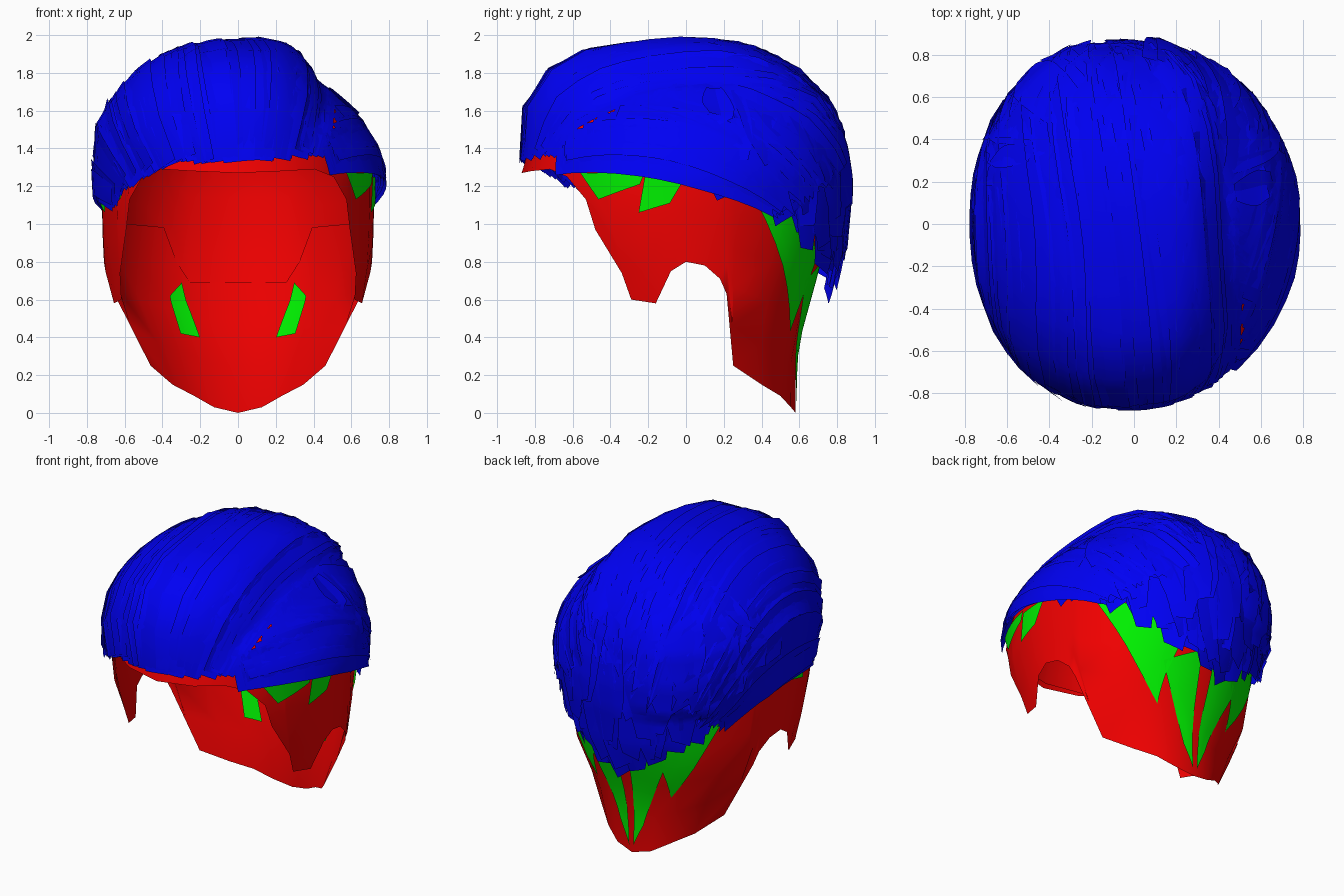
import bpy, bmesh, math, random
from mathutils import Vector
from mathutils.bvhtree import BVHTree

if "Cube" in bpy.data.objects:
    bpy.data.objects.remove(bpy.data.objects["Cube"])

random.seed(4)
C = Vector((0, 0, 1.2))          # centre used to project strands outwards

# Level profiles: z, x min, x max, y front, y back
SCALP = [(0, -.40, .40, -.45, .58), (.25, -.50, .50, -.48, .58), (.4, -.58, .58, -.55, .60),
         (.6, -.69, .69, -.65, .655), (.8, -.71, .71, -.75, .71), (1.0, -.72, .72, -.83, .75),
         (1.27, -.72, .72, -.87, .78), (1.5, -.66, .66, -.80, .74), (1.7, -.50, .47, -.60, .58),
         (1.82, -.27, .27, -.33, .33), (1.86, 0, 0, 0, 0)]
SWEEP = [(1.1, -.75, .46, -.82, .83), (1.3, -.76, .45, -.85, .84), (1.5, -.74, .46, -.87, .81),
         (1.65, -.67, .455, -.83, .74), (1.8, -.54, .38, -.72, .59), (1.9, -.38, .31, -.55, .42),
         (1.95, -.17, .25, -.25, .25), (1.97, .08, .08, 0, 0)]
SIDE = [(.4, -.50, .50, -.45, .68), (.65, -.60, .60, -.55, .77), (.85, -.69, .69, -.65, .82),
        (1.1, -.74, .74, -.80, .85), (1.25, -.755, .765, -.85, .85), (1.4, -.72, .73, -.85, .83),
        (1.55, -.63, .64, -.78, .78), (1.7, -.48, .48, -.62, .66), (1.82, -.25, .25, -.34, .4),
        (1.87, 0, 0, 0, 0)]


def level(prof, z):
    z = min(max(z, prof[0][0]), prof[-1][0])
    for a, b in zip(prof, prof[1:]):
        if z <= b[0]:
            f = (z - a[0]) / (b[0] - a[0])
            return [p + (q - p) * f for p, q in zip(a, b)][1:]


def point(prof, phi, z, power=1.0):
    """Point on a lofted profile; phi = 0 is the back, +90 is +x. Power squares off the +x half."""
    x0, x1, y0, y1 = level(prof, z)
    s, c = math.sin(phi), math.cos(phi)
    if s > 0:
        s, c = s ** power, math.copysign(abs(c) ** power, c)
    return Vector(((x0 + x1) / 2 + (x1 - x0) / 2 * s, (y0 + y1) / 2 + (y1 - y0) / 2 * c, z))


def hull(prof, power=1.0, scale=1.0):
    n, verts, faces = 64, [], []
    for lv in prof:
        verts += [C + (point(prof, 2 * math.pi * i / n, lv[0], power) - C) * scale for i in range(n)]
    for r in range(len(prof) - 1):
        for i in range(n):
            j = (i + 1) % n
            faces.append((r * n + i, r * n + j, r * n + n + j, r * n + n + i))
    return BVHTree.FromPolygons(verts, faces)


def finish(bm, name, color):
    me = bpy.data.meshes.new(name)
    bm.to_mesh(me)
    bm.free()
    ob = bpy.data.objects.new(name, me)
    bpy.context.collection.objects.link(ob)
    mat = bpy.data.materials.new(name)
    mat.diffuse_color = color
    mat.use_nodes = True
    mat.node_tree.nodes["Principled BSDF"].inputs["Base Color"].default_value = mat.diffuse_color
    me.materials.append(mat)
    bpy.ops.object.select_all(action='DESELECT')
    ob.select_set(True)
    bpy.context.view_layer.objects.active = ob
    bpy.ops.object.shade_smooth_by_angle(angle=math.radians(35))


RED, GREEN, BLUE = (.87, 0, 0, 1), (0, .87, 0, 1), (0, 0, .9, 1)


def quads(bm, rows):
    vs = [[bm.verts.new(p) for p in r] for r in rows]
    for a, b in zip(vs, vs[1:]):
        for i in range(len(a) - 1):
            bm.faces.new((a[i], a[i + 1], b[i + 1], b[i]))


def cap(name, edge, scale):
    """Scalp shell: columns rise from the hairline (phi, z) to the crown."""
    bm = bmesh.new()
    for sgn in (1, -1):
        cols = []
        for phi, zb in edge:
            col = [point(SCALP, sgn * phi, zb + (1.86 - zb) * math.sin(math.pi / 2 * t / 12))
                   for t in range(13)]
            cols.append([(p.x * scale, p.y * scale, p.z if scale == 1 else p.z - (p.z > 1.3) * .015)
                         for p in col])
        quads(bm, cols[::sgn])
    bmesh.ops.remove_doubles(bm, verts=bm.verts, dist=.0005)
    bmesh.ops.recalc_face_normals(bm, faces=bm.faces)
    finish(bm, name, RED)


# Scalp cap with sideburns, ear notches and pointed nape: hairline as (y, z)
HAIRLINE = [(-.87, 1.27), (-.82, 1.28), (-.72, 1.29), (-.63, 1.25), (-.53, 1.13), (-.48, .97),
            (-.34, .74), (-.29, .60), (-.16, .58), (-.08, .75), (0, .80), (.1, .78), (.18, .71),
            (.215, .63), (.25, .25), (.4, .15), (.5, .09), (.555, .03), (.58, 0)]
edge = []
for y, zb in HAIRLINE:
    _, _, y0, y1 = level(SCALP, zb)
    edge.append((math.acos(max(-1, min(1, (y - (y0 + y1) / 2) / ((y1 - y0) / 2)))), zb))
cap("scalp_cap", edge, 1)

# Inner lining under the hair
LINING = [(180, 1.29), (160, 1.29), (140, 1.3), (120, 1.2), (105, 1.05), (90, 1.03), (75, 1.02),
          (60, 1.0), (45, .99), (34, .98), (28, .8), (22, .69), (10, .69), (0, .69)]
cap("scalp_lining", [(math.radians(d), z) for d, z in LINING], .98)

# Green undercut patches: four corners (degrees from back, z) and an offset
PATCHES = [([(128, 1.27), (102, 1.27), (104, 1.21), (121, 1.13)], 1.012),
           ([(102, 1.25), (87, 1.25), (93, 1.11), (105, 1.06)], 1.012),
           ([(60, 1.13), (28, 1.0), (17, .8), (27, .43)], 1.012),
           ([(24, .70), (4, .82), (2, .05), (10, .2)], 1.012),
           ([(26, .69), (32.5, .62), (32, .42), (21, .40)], .97)]
bm = bmesh.new()
for corners, k in PATCHES:
    a, b, c, d = [Vector(p) for p in corners]
    for sgn in (1, -1):
        rows = []
        for i in range(7):
            row = []
            for j in range(7):
                q = a.lerp(b, j / 6).lerp(d.lerp(c, j / 6), i / 6)
                p = point(SCALP, sgn * math.radians(q.x), q.y)
                row.append((p.x * k, p.y * k, p.z))
            rows.append(row[::sgn])
        quads(bm, rows)
finish(bm, "undercut_patches", GREEN)

# Hair strands: flat ribbons projected onto the hair volumes
sweep_hull, side_hull, base_hull = hull(SWEEP, .6), hull(SIDE), hull(SCALP, 1, 1.035)


def strand(bm, hulls, s, m, e, width, lift=0.0):
    s, m, e = Vector(s), Vector(m), Vector(e)
    ctrl = 2 * m - (s + e) / 2
    off, tilt = lift + random.uniform(0, .022), random.uniform(-.02, .02)
    slant, n, rows = random.uniform(-.05, .05), 11, []
    for i in range(n + 1):
        row = []
        for j in (-1, -.33, .33, 1):
            t = i / n * (1 + slant * j)
            p = s * (1 - t) ** 2 + ctrl * 2 * t * (1 - t) + e * t * t
            tan = (ctrl - s) * (1 - t) + (e - ctrl) * t
            side = tan.cross(p - C).normalized()
            w = width * (.8 + .2 * math.sin(math.pi * min(t, 1))) * (1 - .3 * max(0, t - .7) / .3)
            q = p + side * (j * w)
            d = (q - C).normalized()
            hits = [h.ray_cast(C, d)[3] for h in hulls]
            r = max([h for h in hits if h] or [(q - C).length])
            r *= 1 + off + tilt * j + .014 * t
            row.append(C + d * max(r, base_hull.ray_cast(C, d)[3] or 0))
        rows.append(row)
    quads(bm, rows)


def along(path, k):
    """Point at 0..1 on a polyline, with a little jitter."""
    f = min(max(k, 0), .9999) * (len(path) - 1)
    i = int(f)
    p = Vector(path[i]).lerp(Vector(path[i + 1]), f - i)
    return p + Vector([random.uniform(-.015, .015) for _ in range(3)])


def family(name, hulls, roots, mids, tips, count, width, layers):
    bm = bmesh.new()
    for lay in range(layers):
        for i in range(count):
            k = (i + .5 * (lay % 2)) / (count - 1)
            strand(bm, hulls, along(roots, k), along(mids, k), along(tips, k),
                   width * random.uniform(.8, 1.2), -.02 + .01 * lay)
    finish(bm, name, BLUE)


# Main sweep: from the front hairline over the top and to the back left
family("top_sweep", (sweep_hull, side_hull),
       [(.38, -.70, 1.38), (.22, -.83, 1.36), (0, -.87, 1.34), (-.3, -.80, 1.34),
        (-.5, -.65, 1.25), (-.64, -.42, 1.14)],
       [(.41, -.2, 1.68), (.22, -.12, 1.93), (-.1, -.08, 1.94), (-.42, -.05, 1.84),
        (-.65, .0, 1.62), (-.75, .08, 1.2)],
       [(.20, .70, 1.5), (.0, .78, 1.4), (-.2, .78, 1.3), (-.4, .70, 1.2),
        (-.55, .60, 1.1), (-.62, .48, .98)],
       28, .08, 3)

# Side sweep: from the parting back above the ear
family("side_sweep", (side_hull,),
       [(.47, -.68, 1.32), (.49, -.60, 1.40), (.49, -.38, 1.51), (.45, -.1, 1.63), (.36, .15, 1.74)],
       [(.76, -.08, 1.32), (.73, .0, 1.40), (.68, .12, 1.48), (.60, .27, 1.54), (.42, .45, 1.62)],
       [(.66, .46, 1.10), (.62, .55, 1.10), (.56, .62, 1.15), (.46, .70, 1.2), (.2, .80, 1.3)],
       14, .08, 3)

# Back layers: overlapping rows hanging down to the nape
bm = bmesh.new()
for row, (lift, up) in enumerate([(-.03, 0), (-.015, .07), (-.005, .2), (0, .4)]):
    for i in range(25):
        deg = -78 + 156 * (i + .5 * (row % 2)) / 24 + random.uniform(-2, 2)
        low = min(.64 + .46 * (abs(deg) / 60) ** 1.5, 1.15) + up + random.uniform(-.03, .03)
        top = min(low + .5, 1.7)
        lean = random.uniform(-8, 4)
        pts = [point(SIDE, math.radians(deg + lean * f), top + (low - top) * f) for f in (0, .5, 1)]
        strand(bm, (side_hull,) if deg > 20 else (side_hull, sweep_hull), *pts,
               random.uniform(.08, .11), lift)
finish(bm, "back_layers", BLUE)
